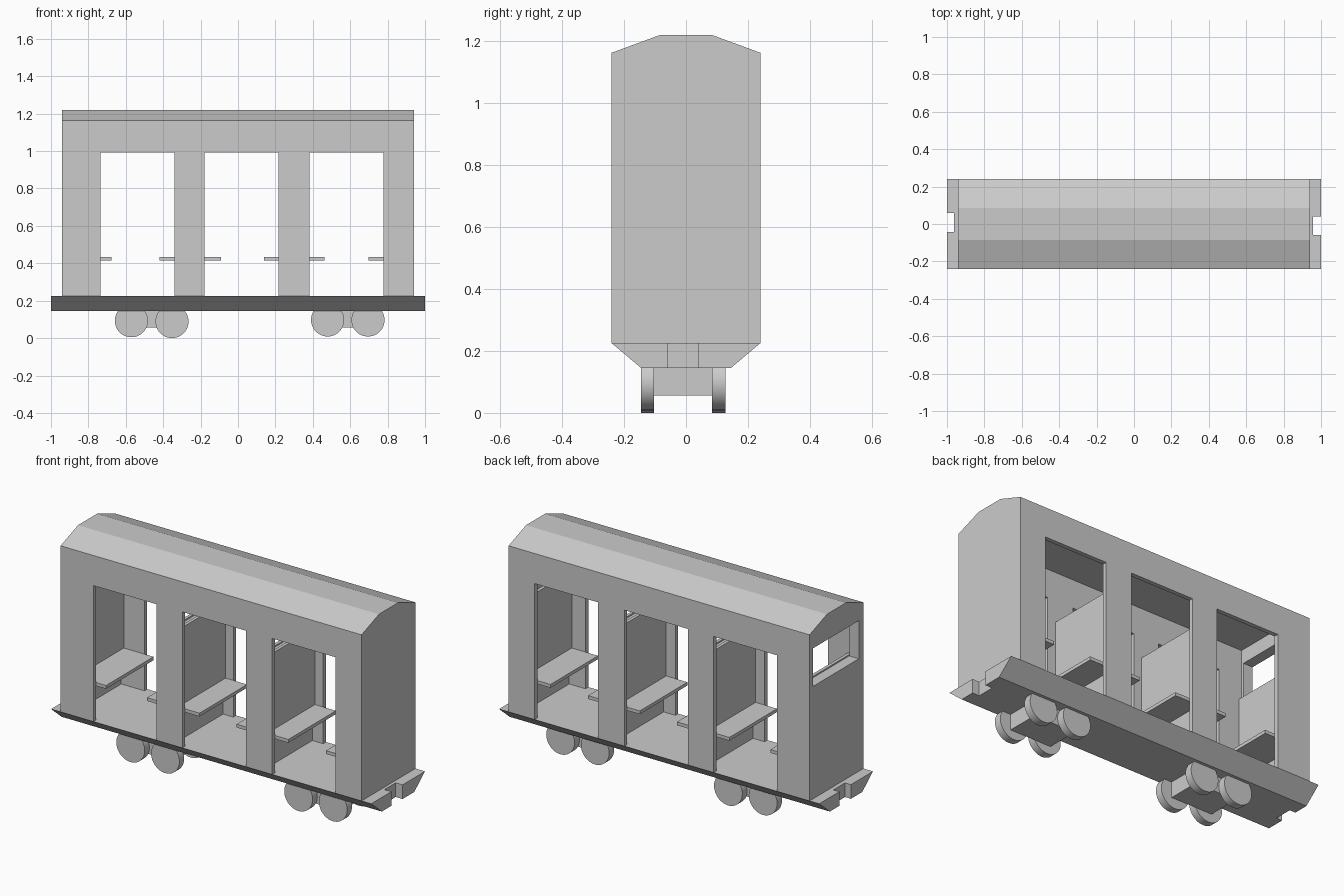
import bpy, bmesh, math
from mathutils import Vector

if "Cube" in bpy.data.objects:
    bpy.data.objects.remove(bpy.data.objects["Cube"])

grey = bpy.data.materials.new("trim_grey")
grey.diffuse_color = (0.7, 0.7, 0.7, 1)
grey.use_nodes = True
grey.node_tree.nodes["Principled BSDF"].inputs["Base Color"].default_value = grey.diffuse_color


def make(name, bm, mat=None):
    bmesh.ops.recalc_face_normals(bm, faces=bm.faces)
    me = bpy.data.meshes.new(name)
    bm.to_mesh(me)
    bm.free()
    ob = bpy.data.objects.new(name, me)
    bpy.context.collection.objects.link(ob)
    if mat:
        me.materials.append(mat)
    return ob


def box(name, x, y, z, mat=None):
    """Box from (min, max) pairs."""
    bm = bmesh.new()
    bmesh.ops.create_cube(bm, size=1)
    for v in bm.verts:
        v.co = Vector([(r[0] + r[1]) / 2 + c * (r[1] - r[0]) for r, c in zip((x, y, z), v.co)])
    return make(name, bm, mat)


def extrude_x(name, profile, x0, x1):
    """Extrude a (y, z) profile along x."""
    bm = bmesh.new()
    face = bm.faces.new([bm.verts.new((x0, y, z)) for y, z in profile])
    ext = bmesh.ops.extrude_face_region(bm, geom=[face])
    verts = [g for g in ext["geom"] if isinstance(g, bmesh.types.BMVert)]
    bmesh.ops.translate(bm, verts=verts, vec=(x1 - x0, 0, 0))
    return make(name, bm)


def cut(ob, *ranges):
    """Subtract boxes from an object."""
    for r in ranges:
        tool = box("cutter", *r)
        tool.hide_render = True
        mod = ob.modifiers.new("cut", "BOOLEAN")
        mod.operation, mod.solver, mod.object = "DIFFERENCE", "EXACT", tool
        dg = bpy.context.evaluated_depsgraph_get()
        me = bpy.data.meshes.new_from_object(ob.evaluated_get(dg))
        ob.modifiers.clear()
        ob.data = me
        bpy.data.objects.remove(tool)


# Chassis with a coupling notch in each end
chassis = extrude_x("chassis", [(-0.145, 0.145), (0.145, 0.145), (0.24, 0.225), (-0.24, 0.225)], -1, 1)
cut(chassis,
    ((0.957, 1.1), (-0.06, 0.04), (0, 0.4)),
    ((-1.1, -0.963), (-0.043, 0.06), (0, 0.4)))

# Body shell with roof, doorways through both sides, and one end window
body = extrude_x("body_shell", [(-0.24, 0.225), (0.24, 0.225), (0.24, 1.163), (0.085, 1.22),
                                (-0.085, 1.22), (-0.24, 1.163)], -0.94, 0.94)
doors = [(-0.735, -0.34), (-0.18, 0.217), (0.382, 0.778)]
cut(body,
    ((-0.88, 0.88), (-0.215, 0.215), (0.1, 1.155)),
    *[(d, (-0.5, 0.5), (0.1, 0.993)) for d in doors],
    ((-1.1, -0.8), (-0.2, 0.21), (0.86, 1.075)))

# Low bulkheads between the compartments
for i, x in enumerate((-0.256, 0.302)):
    box(f"bulkhead_{i + 1}", (x - 0.012, x + 0.012), (-0.215, 0.215), (0.225, 0.86))

# Benches: wall position, front edge of seat
benches = [(-0.88, -0.676), (-0.268, -0.42), (-0.244, -0.092),
           (0.29, 0.14), (0.314, 0.463), (0.88, 0.698)]
for i, (wall, front) in enumerate(benches):
    back = wall + math.copysign(0.018, front - wall)
    box(f"seat_{i + 1}", sorted((wall, front)), (-0.212, 0.212), (0.415, 0.434), grey)
    box(f"seat_back_{i + 1}", sorted((wall, back)), (-0.212, 0.212), (0.425, 0.868), grey)

# Bogies: block between two wheel pairs
R = 0.0885
for side, wheels in (("left", ((-0.57, 0.093), (-0.353, R))),
                     ("right", ((0.479, 0.097), (0.695, 0.097)))):
    mid = (wheels[0][0] + wheels[1][0]) / 2
    box(f"{side}_bogie", (mid - 0.13, mid + 0.13), (-0.103, 0.084), (0.056, 0.15))
    for i, (x, z) in enumerate(wheels):
        for tag, y0, y1 in (("front", -0.145, -0.103), ("back", 0.084, 0.128)):
            bpy.ops.mesh.primitive_cylinder_add(vertices=48, radius=R, depth=y1 - y0,
                                                location=(x, (y0 + y1) / 2, z),
                                                rotation=(math.pi / 2, 0, 0))
            wheel = bpy.context.object
            wheel.name = f"{side}_{tag}_wheel_{i + 1}"
            wheel.data.materials.append(grey)
            bpy.ops.object.shade_smooth_by_angle(angle=math.radians(30))
